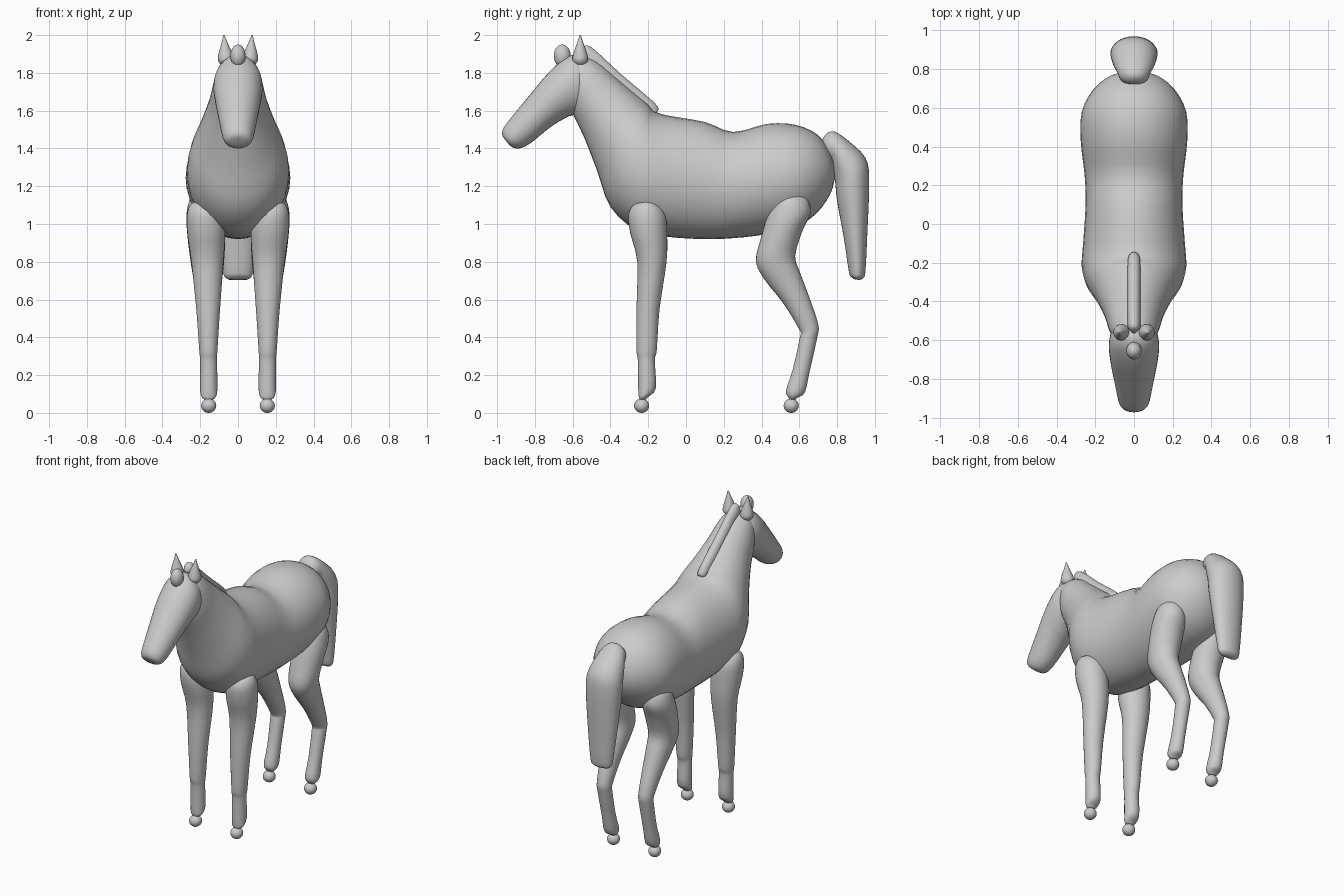
import bpy, bmesh, math
from mathutils import Vector, Matrix


def finish(bm, name):
    bmesh.ops.recalc_face_normals(bm, faces=bm.faces)
    for f in bm.faces:
        f.smooth = True
    me = bpy.data.meshes.new(name)
    bm.to_mesh(me)
    bm.free()
    ob = bpy.data.objects.new(name, me)
    bpy.context.collection.objects.link(ob)
    return ob


def spline(rows, steps):
    """Catmull-Rom interpolation of section rows."""
    out = []
    for i in range(len(rows) - 1):
        p = [rows[max(0, min(len(rows) - 1, i + k))] for k in (-1, 0, 1, 2)]
        for s in range(steps):
            t = s / steps
            out.append([0.5 * (2 * b + (c - a) * t + (2 * a - 5 * b + 4 * c - d) * t * t
                               + (3 * b - a - 3 * c + d) * t ** 3) for a, b, c, d in zip(*p)])
    return out + [list(rows[-1])]


def loft(name, rows, steps=3, seg=32):
    """Each row: edge point A (y, z), opposite edge point B (y, z), half width, centre x."""
    bm = bmesh.new()
    rings = []
    for ya, za, yb, zb, w, x in spline(rows, steps):
        ring = []
        for k in range(seg):
            a = math.tau * k / seg
            t = 0.5 - 0.5 * math.cos(a)
            ring.append(bm.verts.new((x + w * math.sin(a), ya + (yb - ya) * t, za + (zb - za) * t)))
        rings.append(ring)
    for r, q in zip(rings, rings[1:]):
        for k in range(seg):
            n = (k + 1) % seg
            bm.faces.new((r[k], r[n], q[n], q[k]))
    bm.faces.new(rings[0])
    bm.faces.new(rings[-1])
    return finish(bm, name)


def ball(name, loc, size):
    bm = bmesh.new()
    bmesh.ops.create_uvsphere(bm, u_segments=24, v_segments=14, radius=1,
                              matrix=Matrix.Translation(loc) @ Matrix.Diagonal((*size, 1)))
    return finish(bm, name)


def centred(rows):
    return [(*r, 0) for r in rows]


# Barrel, rump, chest and neck in one sweep
loft("body", centred([
    (.787, 1.28, .787, 1.24, .03), (.77, 1.37, .765, 1.16, .12), (.70, 1.47, .69, 1.055, .21),
    (.58, 1.525, .58, .985, .27), (.43, 1.53, .42, .945, .275), (.25, 1.487, .25, .925, .255),
    (.10, 1.54, .10, .92, .25), (-.10, 1.575, -.10, .932, .263), (-.17, 1.60, -.26, .965, .27),
    (-.20, 1.635, -.40, 1.09, .25), (-.28, 1.70, -.47, 1.28, .20), (-.38, 1.785, -.54, 1.46, .155),
    (-.47, 1.86, -.605, 1.60, .13), (-.55, 1.89, -.62, 1.71, .10), (-.60, 1.88, -.62, 1.80, .05)]))

# Head
loft("head", centred([
    (-.52, 1.83, -.52, 1.72, .05), (-.55, 1.885, -.54, 1.60, .11), (-.62, 1.89, -.62, 1.57, .13),
    (-.72, 1.81, -.70, 1.525, .122), (-.83, 1.68, -.765, 1.475, .105), (-.92, 1.57, -.82, 1.43, .09),
    (-.965, 1.51, -.87, 1.403, .078), (-.973, 1.475, -.91, 1.402, .06), (-.965, 1.455, -.935, 1.418, .03)]))

# Mane ridge
loft("mane", centred([
    (-.565, 1.90, -.55, 1.88, .01), (-.545, 1.935, -.54, 1.86, .027), (-.50, 1.935, -.54, 1.84, .033),
    (-.34, 1.79, -.38, 1.72, .033), (-.17, 1.645, -.22, 1.58, .033), (-.145, 1.605, -.17, 1.57, .02)]))

# Forelock
ball("forelock", (0, -.655, 1.89), (.04, .045, .06))

# Tail
loft("tail", centred([
    (.715, 1.43, .72, 1.41, .03), (.74, 1.475, .75, 1.35, .07), (.785, 1.49, .775, 1.32, .085),
    (.86, 1.44, .78, 1.28, .105), (.95, 1.35, .79, 1.22, .12), (.97, 1.23, .80, 1.12, .12),
    (.96, .95, .835, .93, .10), (.95, .75, .86, .76, .08), (.94, .715, .87, .725, .07),
    (.92, .703, .89, .708, .05)]))

for side, s in (("left", 1), ("right", -1)):
    # Front leg
    loft("front_leg_" + side, [(a, z, b, z, w, s * x) for a, b, z, w, x in [
        (-.23, -.19, 1.122, .03, .18), (-.275, -.145, 1.105, .07, .18), (-.305, -.108, 1.05, .095, .175),
        (-.295, -.10, .95, .10, .168), (-.258, -.103, .80, .085, .162), (-.262, -.14, .55, .063, .158),
        (-.262, -.155, .33, .048, .157), (-.255, -.165, .28, .045, .156), (-.253, -.16, .13, .046, .155),
        (-.25, -.20, .085, .038, .155), (-.245, -.215, .07, .02, .155)]])
    ball("front_hoof_" + side, (s * .155, -.235, .038), (.04, .04, .038))
    # Rear leg with bent hock
    loft("rear_leg_" + side, [(ya, za, yb, zb, w, s * x) for ya, za, yb, zb, w, x in [
        (.53, 1.162, .60, 1.168, .03, .185), (.475, 1.13, .64, 1.14, .07, .183),
        (.43, 1.04, .66, 1.06, .095, .178), (.395, .92, .615, .96, .10, .168),
        (.37, .80, .578, .83, .09, .163), (.42, .70, .605, .74, .078, .16),
        (.515, .58, .65, .62, .062, .158), (.60, .44, .70, .47, .048, .156),
        (.603, .40, .695, .40, .046, .156), (.565, .23, .655, .22, .042, .155),
        (.53, .12, .63, .11, .045, .155), (.54, .085, .595, .083, .035, .155),
        (.55, .072, .58, .071, .02, .155)]])
    ball("rear_hoof_" + side, (s * .155, .557, .038), (.04, .04, .038))
    # Pointed ear
    loft("ear_" + side, [(-.56 - r, z, -.56 + r, z, r, s * x) for z, r, x in [
        (1.845, .028, .064), (1.87, .042, .065), (1.91, .034, .067), (1.96, .016, .071), (2.0, .003, .075)]], seg=20)
